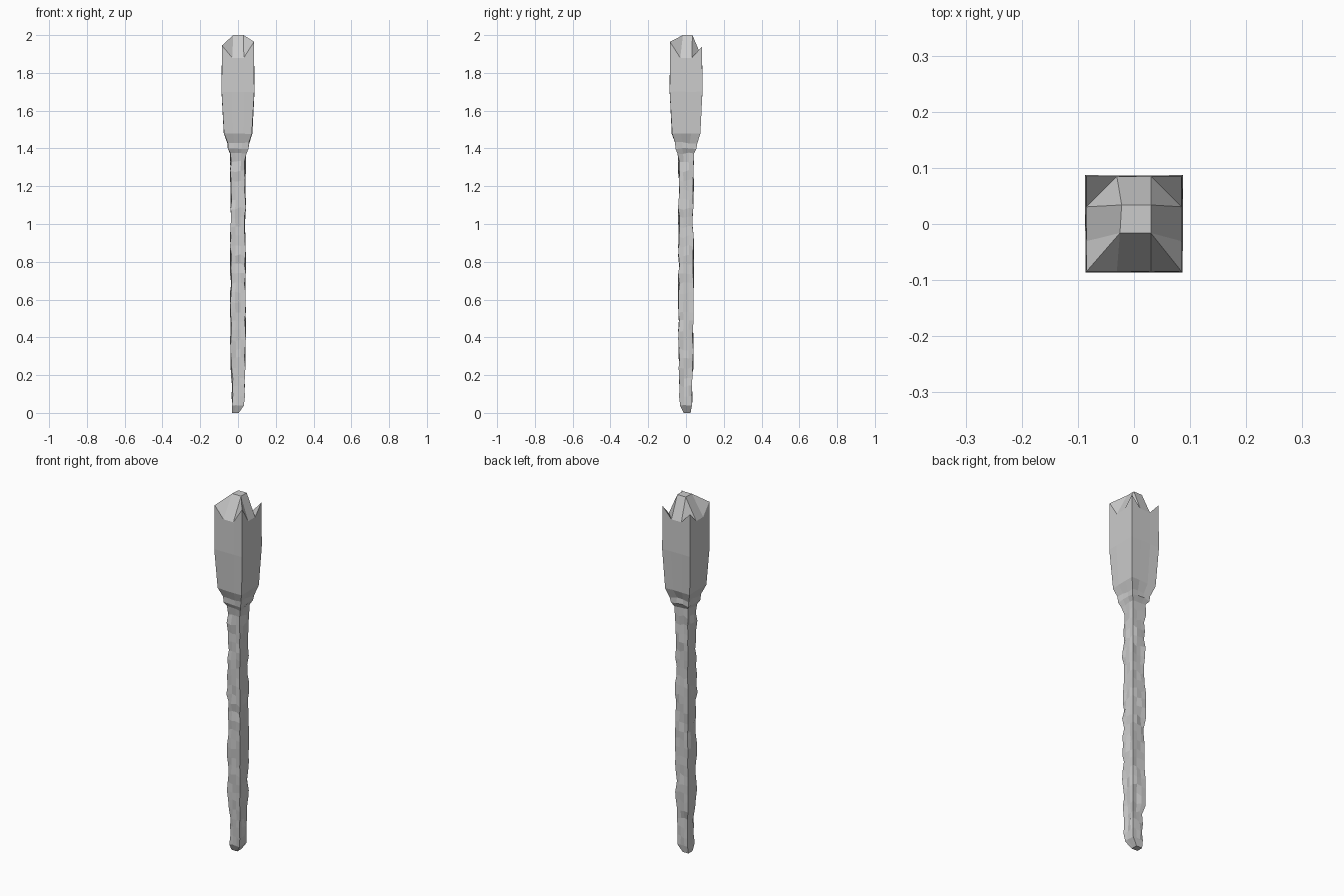
import bpy, bmesh, random

if "Cube" in bpy.data.objects:
    bpy.data.objects.remove(bpy.data.objects["Cube"])

random.seed(4)
bm = bmesh.new()

# Square cross-section, three segments per side, counter-clockwise
T = 0.36
RING = [(-1, -1), (-T, -1), (T, -1), (1, -1), (1, -T), (1, T),
        (1, 1), (T, 1), (-T, 1), (-1, 1), (-1, T), (-1, -T)]


def add_ring(half, z, jitter=0.0, lift=0.0, cx=0.0, cy=0.0):
    verts = []
    for i, (x, y) in enumerate(RING):
        j = random.uniform(-jitter, jitter * 0.6)
        up = lift if i % 3 == 0 else 0
        dz = random.uniform(-jitter, jitter) * 1.3
        verts.append(bm.verts.new((cx + x * (half + j), cy + y * (half + j), z + up + dz)))
    return verts


# Rough shaft, from the pointed foot up
rings = [add_ring(0.018, 0.0, cx=-0.014, cy=0.006),
         add_ring(0.031, 0.04, 0.002)]
profile = [(0.2, 0.036), (0.35, 0.040), (0.9, 0.040), (1.36, 0.041)]
N = 26
for k in range(N):
    z = 0.09 + k * (1.33 - 0.09) / (N - 1)
    half = 0.033 if z < 0.2 else 0.037 if z < 0.35 else 0.039
    rings.append(add_ring(half, z, 0.006))

# Collar flaring into the smooth faceted head
rings.append(add_ring(0.044, 1.375, 0.004))
rings.append(add_ring(0.055, 1.40, 0.004))
rings.append(add_ring(0.057, 1.43, 0.004))
rings.append(add_ring(0.075, 1.48, 0.002))
rings.append(add_ring(0.087, 1.70, 0.001))
rings.append(add_ring(0.085, 1.88, 0.0, lift=0.065))

# Side walls
for a, b in zip(rings, rings[1:]):
    for i in range(12):
        j = (i + 1) % 12
        bm.faces.new((a[i], a[j], b[j], b[i]))
bm.faces.new(list(reversed(rings[0])))

# Notched crown: raised plateau with folded corner facets
r = rings[-1]
for i, z in ((0, 1.945), (3, 1.965), (6, 1.94), (9, 1.94)):
    r[i].co.z = z
p = [bm.verts.new((x, y, 2.0)) for x, y in
     ((-0.025, -0.016), (0.03, -0.016), (0.03, 0.034), (-0.022, 0.034))]
bm.faces.new(p)
for s in range(4):
    c = s * 3
    prev, nxt = r[(c - 1) % 12], r[c + 1]
    bm.faces.new((r[c + 1], r[c + 2], p[(s + 1) % 4], p[s]))
    if s < 2:      # front corners: ridge running to the plateau
        bm.faces.new((prev, r[c], p[s]))
        bm.faces.new((r[c], nxt, p[s]))
    else:          # back corners: free-standing spikes
        bm.faces.new((prev, r[c], nxt))
        bm.faces.new((prev, nxt, p[s]))

bmesh.ops.recalc_face_normals(bm, faces=bm.faces[:])
mesh = bpy.data.meshes.new("wooden_torch")
bm.to_mesh(mesh)
bm.free()
bpy.context.collection.objects.link(bpy.data.objects.new("wooden_torch", mesh))
